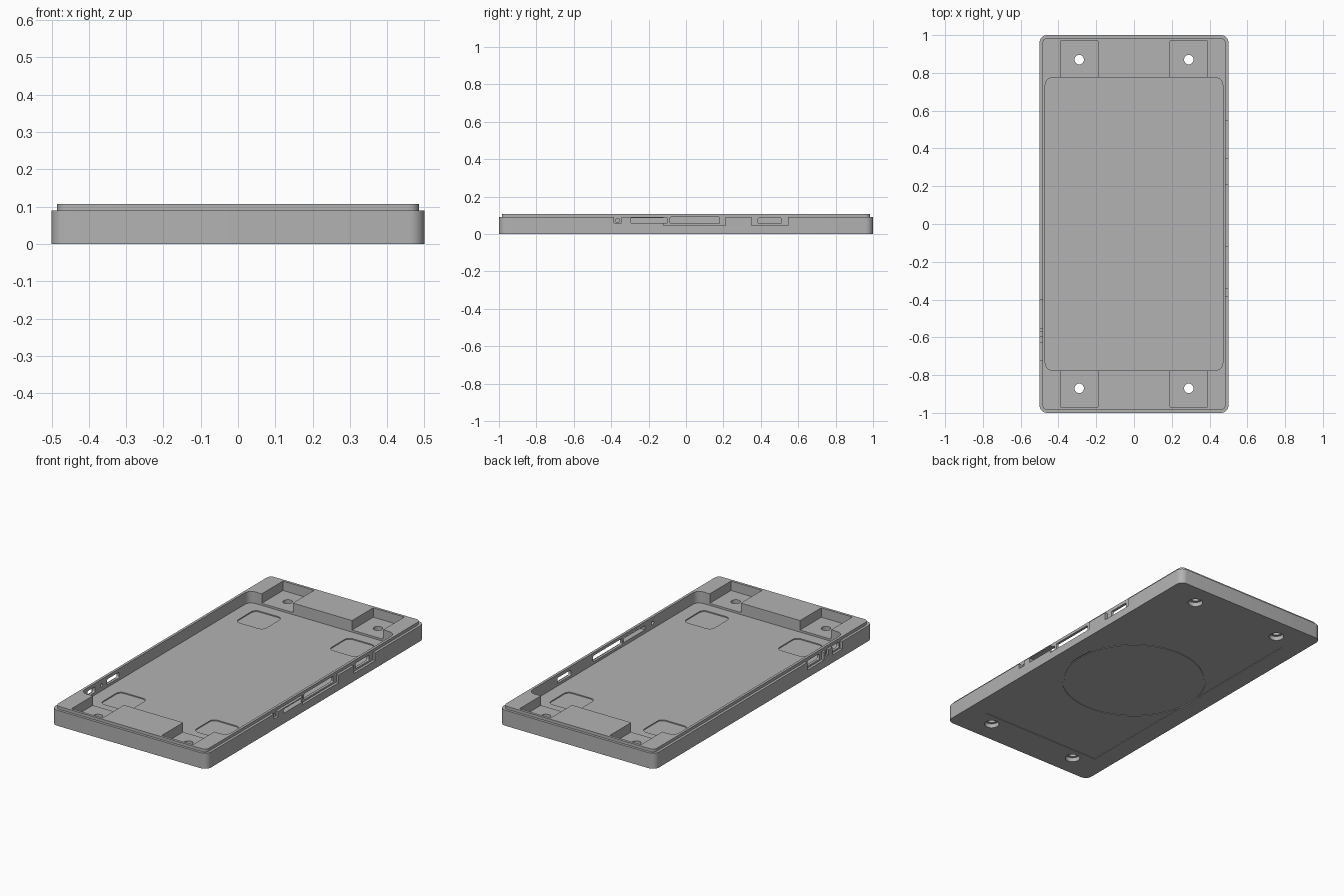
import bpy, bmesh, math

cube = bpy.data.objects.get("Cube")
if cube:
    bpy.data.objects.remove(cube, do_unlink=True)

grey = bpy.data.materials.new("plain grey")
grey.use_nodes = True
grey.diffuse_color = (0.45, 0.45, 0.45, 1)
grey.node_tree.nodes["Principled BSDF"].inputs["Base Color"].default_value = (0.45, 0.45, 0.45, 1)


def prism(name, centre, half, radius, low, high, along_x=False, steps=6):
    """Rounded rectangle extruded from low to high, along z or along x."""
    bm = bmesh.new()
    loop = []
    for i, (sa, sb) in enumerate(((1, 1), (-1, 1), (-1, -1), (1, -1))):
        for k in range(steps + 1 if radius else 1):
            t = math.pi / 2 * (i + k / steps)
            loop.append((centre[0] + sa * (half[0] - radius) + radius * math.cos(t),
                         centre[1] + sb * (half[1] - radius) + radius * math.sin(t)))
    if not radius:
        loop = [(centre[0] + a * half[0], centre[1] + b * half[1])
                for a, b in ((1, 1), (-1, 1), (-1, -1), (1, -1))]
    place = (lambda a, b, h: (h, a, b)) if along_x else (lambda a, b, h: (a, b, h))
    face = bm.faces.new([bm.verts.new(place(a, b, low)) for a, b in loop])
    top = bmesh.ops.extrude_face_region(bm, geom=[face])["geom"]
    shift = place(0, 0, high - low)
    bmesh.ops.translate(bm, vec=shift, verts=[v for v in top if isinstance(v, bmesh.types.BMVert)])
    bmesh.ops.remove_doubles(bm, verts=bm.verts, dist=1e-6)
    bmesh.ops.recalc_face_normals(bm, faces=bm.faces)
    mesh = bpy.data.meshes.new(name)
    bm.to_mesh(mesh)
    bm.free()
    mesh.materials.append(grey)
    obj = bpy.data.objects.new(name, mesh)
    bpy.context.collection.objects.link(obj)
    return obj


def disc(centre, radius, low, high, steps=8):
    return prism("round_cutter", centre, (radius, radius), radius * 0.9999, low, high, steps=steps)


def combine(target, tool, operation="DIFFERENCE"):
    mod = target.modifiers.new("shape", "BOOLEAN")
    mod.operation, mod.solver, mod.object = operation, "EXACT", tool
    bpy.context.view_layer.objects.active = target
    bpy.ops.object.modifier_apply(modifier=mod.name)
    bpy.data.objects.remove(tool, do_unlink=True)


# Outer shell with a stepped lip
case = prism("case_shell", (0, 0), (0.5, 1.0), 0.04, 0, 0.09)
combine(case, prism("lip", (0, 0), (0.485, 0.985), 0.028, 0.02, 0.107), "UNION")

# Main cavity
combine(case, prism("cavity", (0, 0), (0.47, 0.775), 0.04, 0.04, 0.2))

# Corner screw pockets, screw holes with counterbores, and shallow floor recesses
for sx in (-1, 1):
    for sy in (-1, 1):
        screw = (sx * 0.29, sy * 0.87)
        combine(case, prism("pocket", (sx * 0.29, sy * 0.865), (0.1, 0.105), 0, 0.052, 0.2))
        combine(case, disc(screw, 0.025, -0.1, 0.2))
        combine(case, disc(screw, 0.04, -0.1, 0.025))
        combine(case, prism("floor_recess", (sx * 0.3, sy * 0.62), (0.09, 0.09), 0.03, 0.034, 0.06))

# Underside panel and ring groove
combine(case, prism("panel", (0, 0), (0.39, 0.8), 0, -0.1, 0.003))
ring = disc((0, 0), 0.395, -0.1, 0.006, steps=20)
combine(ring, disc((0, 0), 0.383, -0.2, 0.1, steps=20))
combine(case, ring)


def side_cut(side, y0, y1, z0, z1, inner, radius=0):
    low, high = sorted((side * inner, side * 0.55))
    combine(case, prism("side_cutter", ((y0 + y1) / 2, (z0 + z1) / 2),
                        ((y1 - y0) / 2, (z1 - z0) / 2), radius, low, high, True))


# Outer wall rebates around the ports, open at the top
for side, y0, y1, z0 in ((1, 0.35, 0.545, 0.045), (1, -0.12, 0.21, 0.045), (1, -0.385, -0.345, 0.06),
                         (-1, -0.55, -0.4, 0.045), (-1, -0.595, -0.57, 0.06), (-1, -0.72, -0.63, 0.045)):
    side_cut(side, y0, y1, z0, 0.2, 0.4851)

# Port openings through the walls
for side, y0, y1, z0, z1, r in ((1, 0.385, 0.51, 0.055, 0.087, 0.008), (1, -0.085, 0.18, 0.055, 0.09, 0.006),
                                (1, -0.295, -0.1, 0.06, 0.085, 0), (1, -0.376, -0.354, 0.062, 0.084, 0.0109),
                                (-1, -0.53, -0.42, 0.055, 0.087, 0.008), (-1, -0.592, -0.573, 0.063, 0.082, 0.009),
                                (-1, -0.71, -0.64, 0.055, 0.087, 0.008)):
    side_cut(side, y0, y1, z0, z1, 0.45, r)

case.select_set(True)
bpy.context.view_layer.objects.active = case
bpy.ops.object.shade_smooth_by_angle(angle=math.radians(30))
